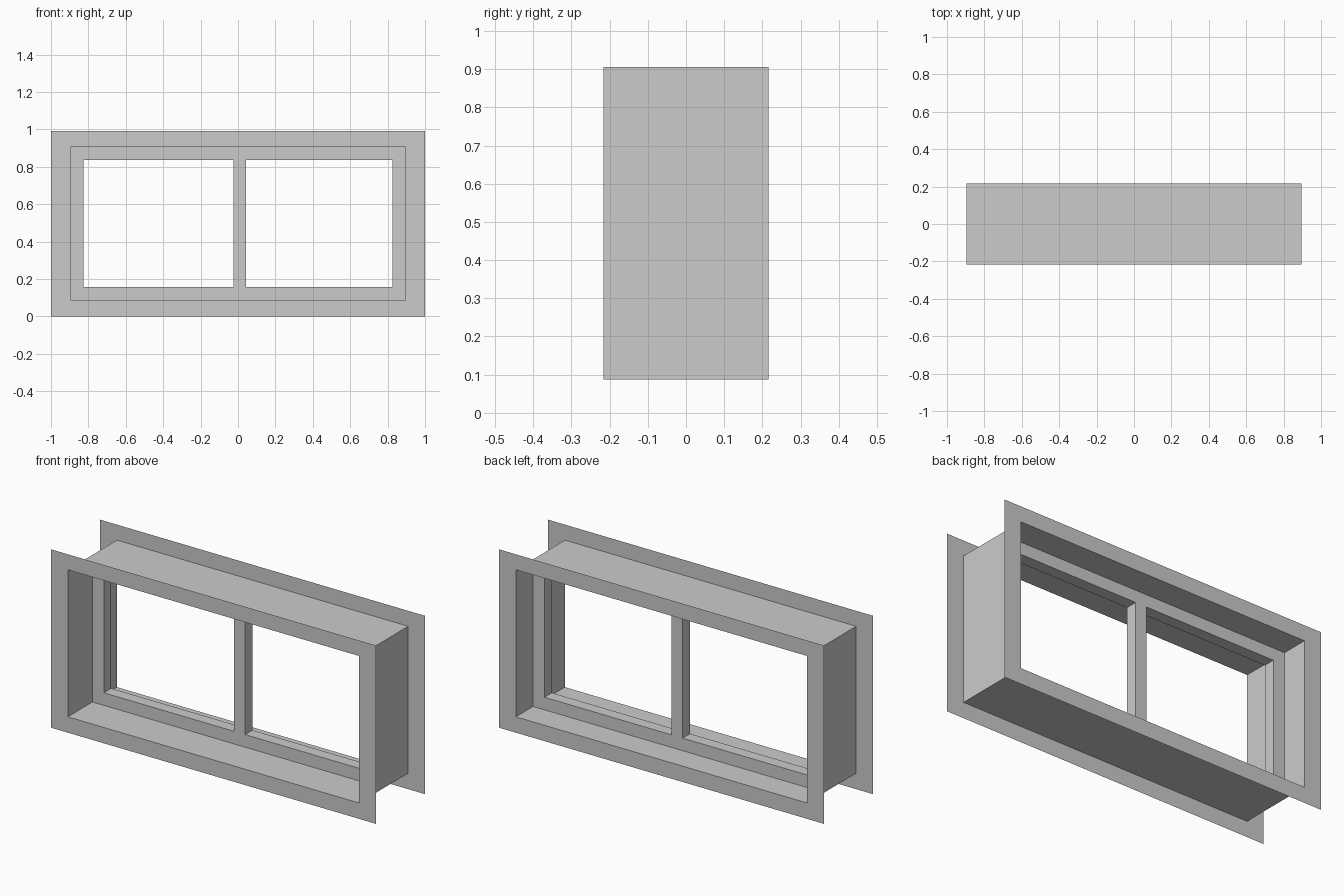
import bpy

if "Cube" in bpy.data.objects:
    bpy.data.objects.remove(bpy.data.objects["Cube"])

Y = 0.216                                   # half depth of the casing
SASH = (0.0, 0.065)                         # front and back of the sash
OUTER = (-1.0, 1.0, 0.0, 0.992)             # rectangles: x0, x1, z0, z1
INNER = (-0.896, 0.896, 0.088, 0.906)
PANES = [(-0.826, -0.025, 0.158, 0.838), (0.044, 0.826, 0.158, 0.838)]


def corners(rect, y):
    x0, x1, z0, z1 = rect
    return [(x0, y, z0), (x1, y, z0), (x1, y, z1), (x0, y, z1)]


def band(rect_a, ya, rect_b, yb, flip=False):
    """Four quads joining two rectangles."""
    a, b = corners(rect_a, ya), corners(rect_b, yb)
    quads = [[a[i], a[(i + 1) % 4], b[(i + 1) % 4], b[i]] for i in range(4)]
    return [q[::-1] for q in quads] if flip else quads


def make(name, quads):
    verts, faces = [], []
    for q in quads:
        face = []
        for p in q:
            if p not in verts:
                verts.append(p)
            face.append(verts.index(p))
        faces.append(face)
    mesh = bpy.data.meshes.new(name)
    mesh.from_pydata(verts, [], faces)
    obj = bpy.data.objects.new(name, mesh)
    bpy.context.collection.objects.link(obj)
    return obj


# Thin flat trims on both wall sides
make("front_trim", band(OUTER, -Y, INNER, -Y))
make("back_trim", band(OUTER, Y, INNER, Y, True))

# Thin casing running through the wall
make("casing", band(INNER, -Y, INNER, Y))

# Sash with a centre mullion: grid faces minus the panes, plus pane reveals
xs = [INNER[0], *PANES[0][:2], *PANES[1][:2], INNER[1]]
zs = [INNER[2], *PANES[0][2:], INNER[3]]
sash = []
for i in range(5):
    for k in range(3):
        if k == 1 and i in (1, 3):
            continue
        cell = (xs[i], xs[i + 1], zs[k], zs[k + 1])
        sash.append(corners(cell, SASH[0]))
        sash.append(corners(cell, SASH[1])[::-1])
for pane in PANES:
    sash += band(pane, SASH[0], pane, SASH[1], True)
make("sash_and_mullion", sash)
